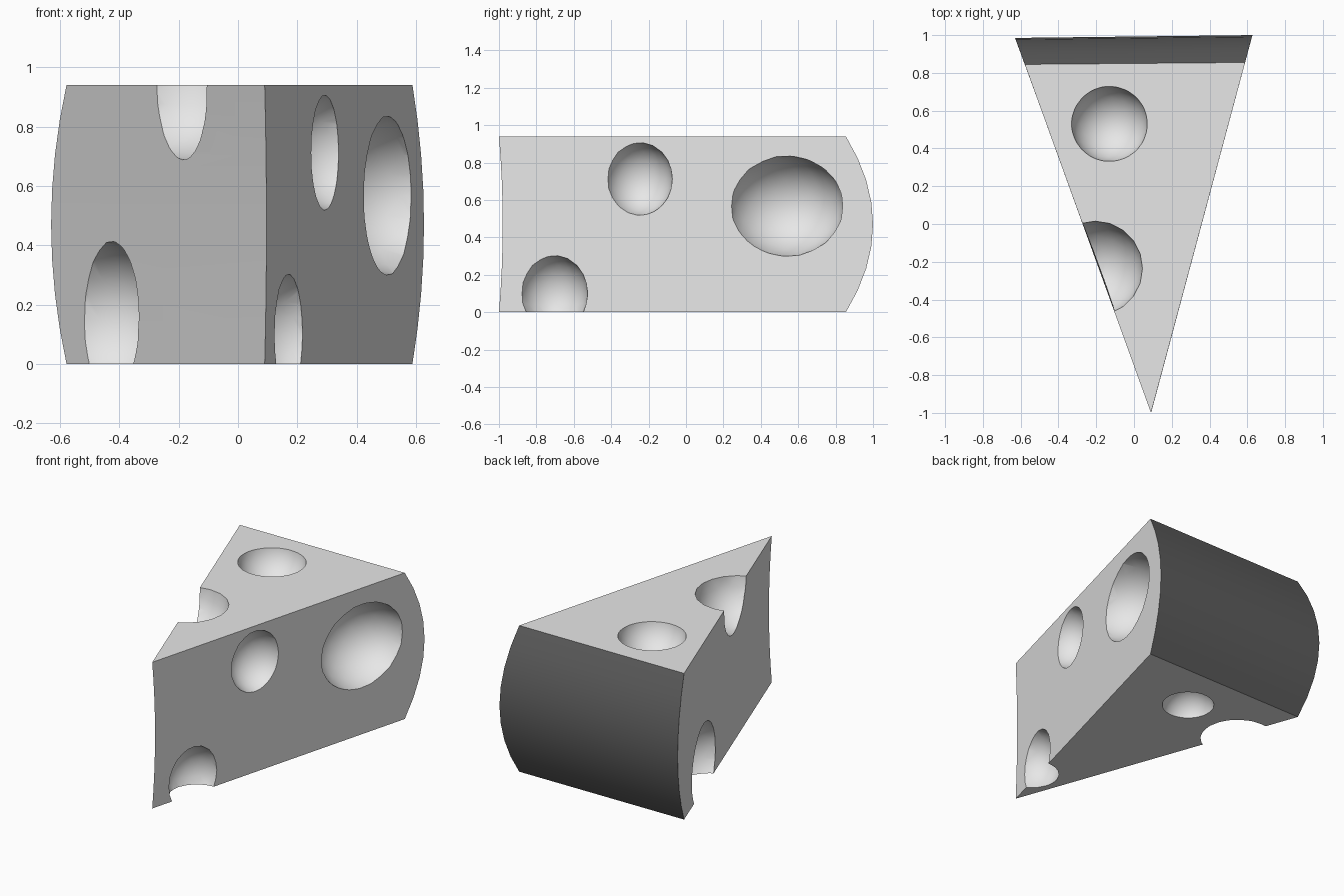
import bpy
import bmesh
import math
from mathutils import Matrix, Vector

HEIGHT = 0.94
LEVELS = 8

cube = bpy.data.objects.get("Cube")
if cube:
    bpy.data.objects.remove(cube, do_unlink=True)


def make_material(name, grey):
    mat = bpy.data.materials.new(name)
    mat.use_nodes = True
    colour = (grey, grey, grey, 1)
    mat.diffuse_color = colour
    mat.node_tree.nodes["Principled BSDF"].inputs["Base Color"].default_value = colour
    return mat


def make_object(name, bm, materials):
    mesh = bpy.data.meshes.new(name)
    bm.to_mesh(mesh)
    bm.free()
    obj = bpy.data.objects.new(name, mesh)
    bpy.context.collection.objects.link(obj)
    for mat in materials:
        mesh.materials.append(mat)
    return obj


cheese = make_material("light grey cheese", 0.8)
rind = make_material("dark grey rind", 0.11)

# Wedge: stacked triangles, with a bulging back and a slightly hollow tip
bm = bmesh.new()
rings = []
for i in range(LEVELS + 1):
    t = i / LEVELS
    k = 1 - (2 * t - 1) ** 2
    z = HEIGHT * t
    corners = [(0.09 + 0.006 * k, -1 + 0.02 * k, z),
               (0.588 + 0.039 * k, 0.855 + 0.145 * k, z),
               (-0.578 - 0.052 * k, 0.845 + 0.14 * k, z)]
    rings.append([bm.verts.new(c) for c in corners])
for low, high in zip(rings, rings[1:]):
    for i in range(3):
        j = (i + 1) % 3
        face = bm.faces.new((low[i], low[j], high[j], high[i]))
        face.material_index = 1 if i == 1 else 0
        face.smooth = True
bm.faces.new(rings[0][::-1])
bm.faces.new(rings[-1])
wedge = make_object("cheese_wedge", bm, [cheese, rind])

# Round holes: centre and radii
holes = [
    ((-0.13, 0.53, 0.97), (0.205, 0.203, 0.205)),     # top, near the back
    ((-0.205, -0.235, 0.94), (0.25, 0.25, 0.255)),    # top edge
    ((-0.465, 0.415, 0.15), (0.272, 0.272, 0.268)),   # bottom edge
    ((0.549, 0.527, 0.567), (0.30, 0.316, 0.273)),    # large side hole
    ((0.33, -0.255, 0.712), (0.19, 0.183, 0.199)),    # small side hole
    ((0.211, -0.712, 0.10), (0.195, 0.187, 0.208)),   # bottom edge near the tip
    ((0.02, 0.53, -0.03), (0.16, 0.16, 0.16)),        # underside
]
bm = bmesh.new()
for centre, radii in holes:
    place = Matrix.Translation(Vector(centre)) @ Matrix.Diagonal((*radii, 1))
    bmesh.ops.create_icosphere(bm, subdivisions=3, radius=1, matrix=place)
for face in bm.faces:
    face.smooth = True
cutter = make_object("hole_cutter", bm, [cheese])
cutter.hide_render = True

# Cut the holes, then bake the result into the wedge
cut = wedge.modifiers.new("holes", 'BOOLEAN')
cut.operation = 'DIFFERENCE'
cut.solver = 'EXACT'
cut.object = cutter
bpy.ops.object.select_all(action='DESELECT')
bpy.context.view_layer.objects.active = wedge
wedge.select_set(True)
bpy.ops.object.modifier_apply(modifier=cut.name)
bpy.data.objects.remove(cutter, do_unlink=True)
bpy.ops.object.shade_smooth_by_angle(angle=math.radians(30))
